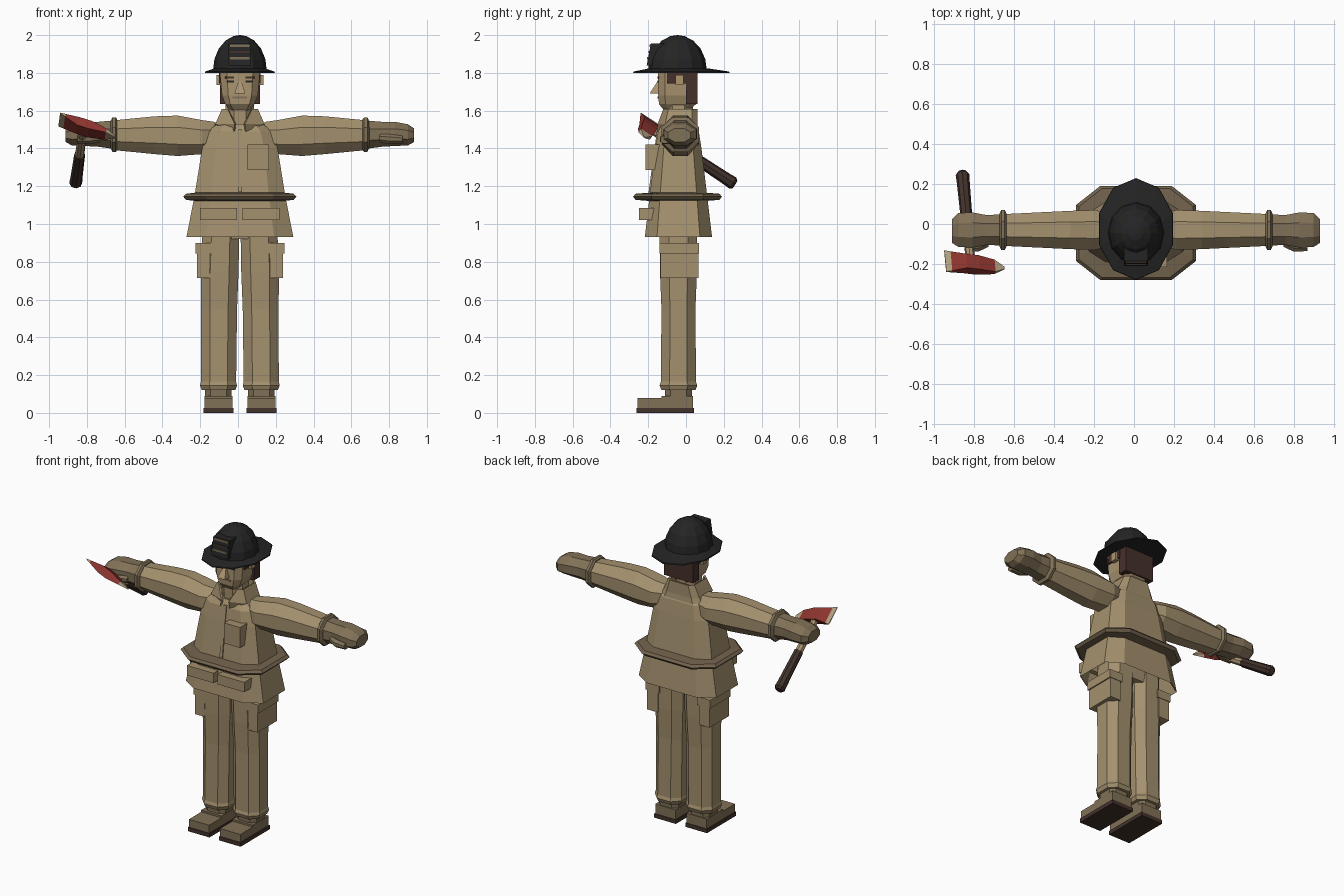
import bpy, bmesh
from math import sin, cos, pi, radians
from mathutils import Vector, Matrix

if "Cube" in bpy.data.objects:
    bpy.data.objects.remove(bpy.data.objects["Cube"])

CX, CY = 0.01, -0.04


def material(name, rgb):
    m = bpy.data.materials.new(name)
    m.use_nodes = True
    m.diffuse_color = (*rgb, 1)
    m.node_tree.nodes["Principled BSDF"].inputs["Base Color"].default_value = (*rgb, 1)
    return m


COAT = material("tan cloth", (0.37, 0.28, 0.155))
SKIN = material("skin", (0.41, 0.30, 0.165))
GLOVE = material("dark tan glove", (0.22, 0.165, 0.095))
BELT = material("belt brown", (0.17, 0.125, 0.075))
BLACK = material("helmet black", (0.018, 0.018, 0.019))
HAIR = material("hair brown", (0.06, 0.03, 0.023))
SOLE = material("sole brown", (0.055, 0.032, 0.025))
RED = material("axe red", (0.27, 0.035, 0.028))
EDGE = material("axe edge", (0.45, 0.36, 0.22))


def section(a, b, f, n):
    """Outline: a regular polygon, a box, or a rectangle with cut corners."""
    if n:
        return [(a * sin(2 * pi * i / n), b * cos(2 * pi * i / n)) for i in range(n)]
    if f == 1:
        return [(a, b), (-a, b), (-a, -b), (a, -b)]
    return [(a, f * b), (f * a, b), (-f * a, b), (-a, f * b),
            (-a, -f * b), (-f * a, -b), (f * a, -b), (a, -f * b)]


def loft(name, rings, mat, axis="z", f=0.42, n=0, caps=(True, True), side=1, matrix=None):
    """Rings are (position, centre u, centre v, half u, half v)."""
    bm = bmesh.new()
    loops = []
    for t, cu, cv, a, b in rings:
        pts = [(cu + u, cv + v) for u, v in section(a, b, f, n)]
        loops.append([bm.verts.new((u, v, t) if axis == "z" else (t, u, v)) for u, v in pts])
    for lo, hi in zip(loops, loops[1:]):
        for i in range(len(lo)):
            j = (i + 1) % len(lo)
            bm.faces.new((lo[i], lo[j], hi[j], hi[i]))
    for loop, cap in ((loops[0], caps[0]), (loops[-1], caps[1])):
        if cap:
            bm.faces.new(loop)
    for v in bm.verts:
        v.co.x *= side
    bmesh.ops.recalc_face_normals(bm, faces=bm.faces)
    return finish(name, bm, mat, matrix)


def finish(name, bm, mat, matrix=None):
    me = bpy.data.meshes.new(name)
    bm.to_mesh(me)
    bm.free()
    me.materials.append(mat)
    ob = bpy.data.objects.new(name, me)
    bpy.context.collection.objects.link(ob)
    ob.matrix_world = matrix or Matrix.Translation((CX, 0, 0))
    return ob


def box(name, x, y, z, mat, side=1, lean=0):
    """Box from ranges; lean shifts the top along y."""
    cx, cy = sum(x) / 2, sum(y) / 2
    a, b = (x[1] - x[0]) / 2, (y[1] - y[0]) / 2
    return loft(name, [(z[0], cx, cy, a, b), (z[1], cx, cy + lean, a, b)], mat, f=1, side=side)


# Coat, belt and hips
loft("coat", [(0.93, 0, CY, .283, .178), (1.15, 0, CY, .24, .152), (1.40, 0, CY, .20, .122),
              (1.49, 0, CY, .172, .108), (1.53, 0, CY, .12, .085)], COAT, f=0.64, caps=(False, True))
loft("coat_lining", [(0.931, 0, CY, .278, .173), (1.1, 0, CY, .24, .15)], COAT, f=0.64, caps=(False, True))
loft("hips", [(0.92, 0, CY, .17, .09), (1.1, 0, CY, .2, .11)], COAT, f=0.7)
loft("belt", [(1.122, 0, -.045, .235, .15), (1.128, 0, -.045, .285, .222), (1.145, 0, -.045, .30, .235),
              (1.16, 0, -.045, .285, .222), (1.166, 0, -.045, .235, .15)], BELT, f=0.6)
box("coat_placket", (-.008, .012), (-.198, -.18), (1.17, 1.5), COAT, lean=0.045)
box("chest_pocket", (.04, .155), (-.215, -.14), (1.285, 1.42), COAT)
for side, word in ((1, "left"), (-1, "right")):
    box(word + "_waist_pocket", (.015, .21), (-.248, -.17), (1.02, 1.085), COAT, side)

# Open collar with lapels, and neck
collar = loft("collar", [(1.49, 0, CY, .15, .105), (1.53, 0, CY, .13, .1), (1.61, 0, CY + .01, .095, .09)],
              COAT, f=0.7, caps=(False, False))
bm = bmesh.new()
bm.from_mesh(collar.data)
bmesh.ops.delete(bm, geom=[f for f in bm.faces if f.normal.y < -0.9 or
                 all(v.co.y < -.12 and abs(v.co.x) < .11 for v in f.verts)], context="FACES")
for v in bm.verts:
    if v.co.y < -0.11 and v.co.z < 1.54:
        v.co.x *= 0.3
        v.co.y -= 0.01
bm.to_mesh(collar.data)
bm.free()
solid = collar.modifiers.new("thickness", "SOLIDIFY")
solid.thickness = 0.012
loft("neck", [(1.48, 0, CY, .075, .07), (1.66, 0, CY, .075, .08)], SKIN)

# Head and face
loft("head", [(1.60, 0, -.05, .05, .065), (1.635, 0, -.045, .078, .098), (1.68, 0, -.045, .095, .102),
              (1.82, 0, -.045, .108, .102)], SKIN, f=0.65)
box("hair_back", (-.106, .106), (0.0, .062), (1.635, 1.81), HAIR)
loft("nose", [(1.69, 0, -.16, .028, .03), (1.70, 0, -.16, .026, .027), (1.755, 0, -.143, .008, .008)], SKIN, f=1)
box("mouth", (-.038, .038), (-.15, -.143), (1.665, 1.674), GLOVE)
for side, word in ((1, "left"), (-1, "right")):
    box(word + "_ear", (.09, .125), (-.055, -.012), (1.735, 1.79), SKIN, side)
    box(word + "_sideburn", (.09, .11), (-.1, .01), (1.745, 1.8), HAIR, side)
    box(word + "_eye", (.03, .068), (-.15, -.143), (1.748, 1.76), BLACK, side)
    box(word + "_brow", (.03, .078), (-.152, -.143), (1.77, 1.782), HAIR, side)

# Helmet
dome = [(1.815 + .185 * sin(radians(d)), 0, CY - .005, .142 * cos(radians(d)), .155 * cos(radians(d)))
        for d in (0, 18, 38, 58, 76, 88)]
loft("helmet_dome", dome, BLACK, n=12)
loft("helmet_brim", [(1.80, 0, -.025, .195, .255), (1.807, 0, -.025, .193, .253),
                     (1.824, 0, -.04, .14, .155)], BLACK, n=10)
box("helmet_badge", (-.06, .06), (-.208, -.13), (1.84, 1.955), BLACK, lean=0.022)
for z, y, mat in ((1.872, -.206, GLOVE), (1.938, -.194, GLOVE), (1.905, -.199, SOLE)):
    box("badge_stripe", (-.052, .052), (y, y + .008), (z, z + .012), mat)

# Arms, legs and boots on both sides
for side, word in ((1, "left"), (-1, "right")):
    loft(word + "_sleeve", [(.13, -.03, 1.465, .075, .075), (.2, -.03, 1.46, .1, .09), (.33, -.03, 1.467, .096, .107),
                            (.45, -.03, 1.47, .09, .1), (.655, -.03, 1.47, .08, .08)],
         COAT, "x", side=side)
    loft(word + "_cuff", [(.65, -.03, 1.473, .085, .083), (.658, -.03, 1.473, .1, .092),
                          (.675, -.03, 1.473, .1, .092), (.685, -.03, 1.473, .08, .07)], GLOVE, "x", side=side)
    loft(word + "_glove", [(.67, -.03, 1.473, .078, .075), (.75, -.03, 1.475, .075, .066),
                           (.82, -.03, 1.477, .088, .064), (.89, -.03, 1.472, .085, .056),
                           (.922, -.035, 1.47, .06, .036)], GLOVE, "x", side=side)
    loft(word + "_thumb", [(.74, -.09, 1.455, .025, .022), (.79, -.108, 1.45, .03, .026),
                           (.86, -.112, 1.447, .024, .02)], GLOVE, "x", side=side)

    loft(word + "_trouser_leg", [(.12, .113, CY, .088, .09), (.145, .113, CY, .098, .1), (.165, .113, CY, .093, .093),
                                 (.55, .11, CY, .095, .09), (.75, .107, CY, .1, .098),
                                 (1.0, .1, CY, .097, .1)], COAT, f=0.5, side=side)
    box(word + "_leg_pocket", (.15, .228), (-.135, .066), (.715, .86), COAT, side)
    box(word + "_pocket_flap", (.14, .236), (-.14, .07), (.845, .9), COAT, side)
    box(word + "_boot_sole", (.035, .193), (-.262, .042), (0, .026), SOLE, side)
    box(word + "_boot_toe", (.04, .188), (-.258, -.1), (.026, .078), GLOVE, side)
    box(word + "_boot_heel", (.04, .188), (-.13, .038), (.026, .09), GLOVE, side)
    loft(word + "_boot_ankle", [(.085, .114, CY, .07, .072), (.13, .114, CY, .07, .072)], GLOVE, f=0.6, side=side)

# Axe, built along its handle and laid through the right hand
foot, top = Vector((-.86, .255, 1.212)), Vector((-.815, -.235, 1.535))
along = (top - foot).normalized()
across = Vector((.95, -.08, -.32))
across = (across - along * across.dot(along)).normalized()
normal = along.cross(across)
frame = Matrix((across, normal, along)).transposed().to_4x4()
frame.translation = foot
loft("axe_grip", [(-.005, 0, 0, .022, .022), (0.01, 0, 0, .032, .032), (.05, 0, 0, .03, .03),
                  (.28, 0, 0, .027, .027)], SOLE, matrix=frame)
loft("axe_shaft", [(.28, 0, 0, .023, .023), (.585, 0, 0, .02, .02)], SKIN, matrix=frame)
HEAD = 0.548
loft("axe_head", [(-.105, 0, HEAD, .008, .058), (-.03, 0, HEAD, .026, .042), (.035, 0, HEAD, .026, .042),
                  (.125, 0, HEAD, .012, .036)], RED, "x", f=1, matrix=frame)
loft("axe_blade", [(-.135, 0, HEAD, .002, .064), (-.105, 0, HEAD, .008, .058)], EDGE, "x", f=1, matrix=frame)
loft("axe_pick", [(.125, 0, HEAD, .012, .036), (.178, 0, HEAD, .003, .006)], EDGE, "x", f=1, matrix=frame)
